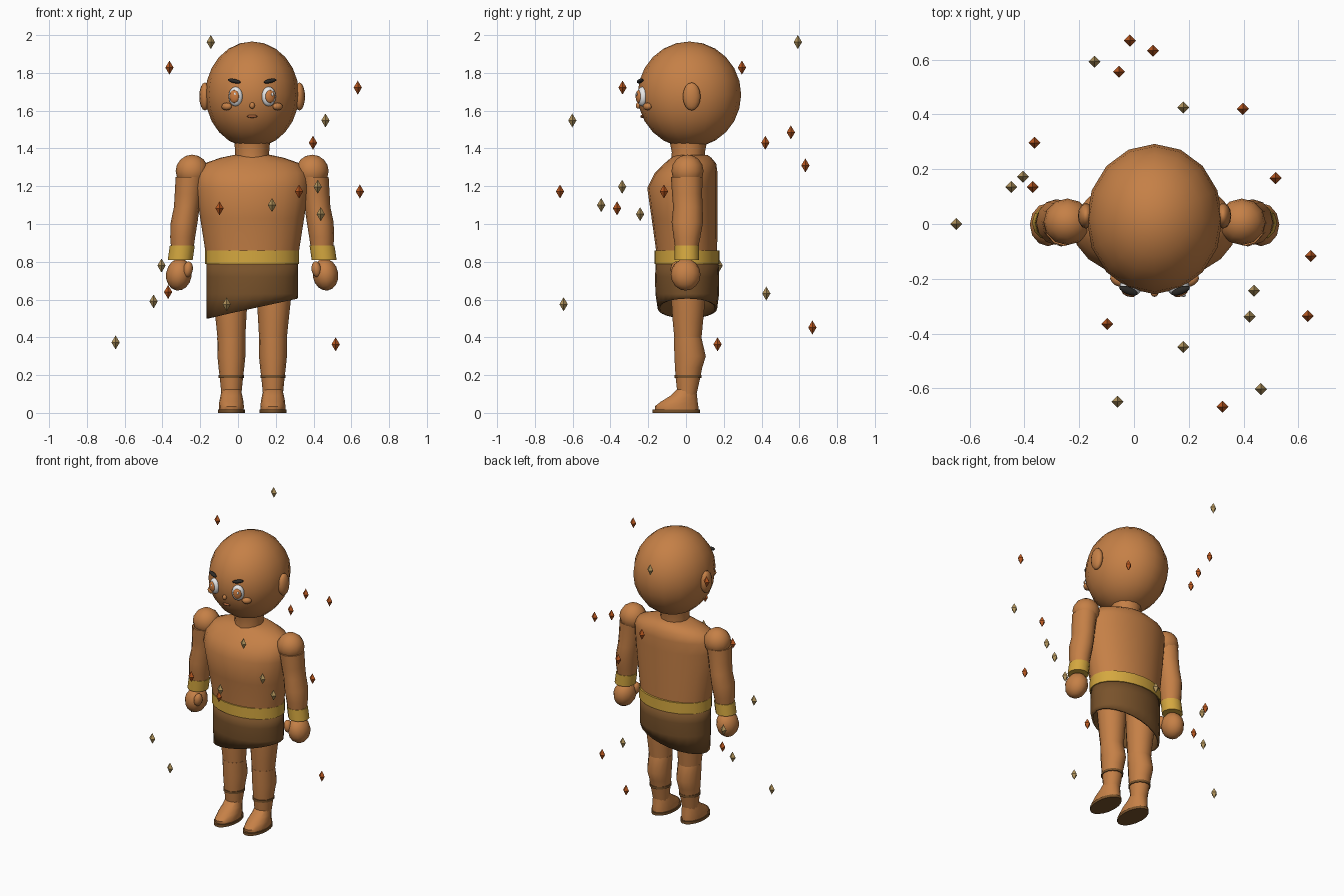
import bpy, bmesh, math
from mathutils import Matrix, Vector

CX, CY = 0.075, 0.018      # body centre line, head depth centre


def material(name, rgb):
    m = bpy.data.materials.new(name)
    m.diffuse_color = (*rgb, 1)
    return m


SKIN = material("skin brown", (0.56, 0.216, 0.062))
CLOTH = material("dark brown cloth", (0.19, 0.085, 0.024))
GOLD = material("gold", (0.66, 0.39, 0.05))
DARK = material("charcoal", (0.025, 0.023, 0.02))
WHITE = material("eye white", (0.8, 0.8, 0.8))
IRIS = material("amber iris", (0.6, 0.2, 0.05))
LIP = material("lip brown", (0.38, 0.12, 0.04))
EMBER = material("ember orange", (0.5, 0.1, 0.015))
SAND = material("pale gold", (0.45, 0.3, 0.11))


def finish(name, bm, mat):
    bmesh.ops.recalc_face_normals(bm, faces=bm.faces)
    mesh = bpy.data.meshes.new(name)
    bm.to_mesh(mesh)
    bm.free()
    mesh.materials.append(mat)
    ob = bpy.data.objects.new(name, mesh)
    bpy.context.collection.objects.link(ob)
    return ob


def ball(name, loc, radii, mat, rot=(0, 0, 0), u=12, v=8):
    """Ellipsoid."""
    bm = bmesh.new()
    bmesh.ops.create_uvsphere(bm, u_segments=u, v_segments=v, radius=1)
    ob = finish(name, bm, mat)
    ob.location, ob.scale, ob.rotation_euler = loc, radii, rot
    return ob


def loft(name, rings, mat, n=14, caps=True, hem=None):
    """Skin over horizontal ellipses (z, cx, y_front, y_back, rx)."""
    bm = bmesh.new()
    loops = []
    for k, (z, cx, y0, y1, rx) in enumerate(rings):
        loop = []
        for i in range(n):
            a = 2 * math.pi * i / n
            x = cx + rx * math.cos(a)
            y = (y0 + y1) / 2 + (y1 - y0) / 2 * math.sin(a)
            loop.append(bm.verts.new((x, y, hem(x) if hem and k == 0 else z)))
        loops.append(loop)
    for a, b in zip(loops, loops[1:]):
        for i in range(n):
            j = (i + 1) % n
            bm.faces.new((a[i], a[j], b[j], b[i]))
    if caps:
        bm.faces.new(loops[0])
        bm.faces.new(loops[-1])
    return finish(name, bm, mat)


# Head, neck, torso
ball("head", (CX, CY, 1.685), (0.248, 0.274, 0.281), SKIN, u=16, v=12)
loft("neck", [(1.33, CX, -0.08, 0.10, 0.092), (1.38, CX, -0.075, 0.10, 0.09),
              (1.43, CX, -0.085, 0.11, 0.094)], SKIN, 12)
loft("torso", [(0.80, CX, -0.155, 0.165, 0.24), (0.87, CX, -0.16, 0.165, 0.25),
               (1.03, CX, -0.182, 0.167, 0.275), (1.19, CX, -0.205, 0.167, 0.298),
               (1.27, CX, -0.165, 0.167, 0.295), (1.32, CX, -0.115, 0.16, 0.255),
               (1.35, CX, -0.08, 0.135, 0.17), (1.365, CX, -0.06, 0.115, 0.10)],
     SKIN, 20)

# Belt and wrap skirt with slanted hem
loft("belt", [(0.787, CX, -0.167, 0.178, 0.249), (0.86, CX, -0.167, 0.178, 0.249)], GOLD, 24)
skirt = loft("skirt", [(0.55, CX, -0.15, 0.165, 0.241), (0.63, CX, -0.162, 0.175, 0.243),
                       (0.72, CX, -0.164, 0.176, 0.243), (0.80, CX, -0.16, 0.172, 0.242)],
             CLOTH, 24, caps=False, hem=lambda x: 0.536 + 0.218 * x)
skirt.modifiers.new("thickness", 'SOLIDIFY').thickness = 0.012

# Face centre
ball("nose", (CX, -0.252, 1.627), (0.014, 0.014, 0.017), SKIN)
ball("mouth", (CX, -0.232, 1.57), (0.028, 0.01, 0.008), LIP)

for s, side in ((-1, "left"), (1, "right")):
    def X(off):
        return CX + s * off

    # Ears and face pairs, turned to follow the head
    turn = (0, 0, 0.36 * s)
    out = Vector((math.sin(0.36) * s, -math.cos(0.36), 0))
    eye = Vector((X(0.088), -0.232, 1.675))
    ball(side + "_ear", (X(0.25), 0.03, 1.675), (0.03, 0.047, 0.074), SKIN)
    ball(side + "_eye", eye, (0.04, 0.028, 0.052), WHITE, turn)
    ball(side + "_iris", eye + out * 0.02, (0.027, 0.014, 0.034), IRIS, turn)
    ball(side + "_highlight", eye + out * 0.032 + Vector((0.008, 0, 0.012)),
         (0.007, 0.004, 0.009), WHITE, turn)
    ball(side + "_brow", (X(0.095), -0.243, 1.757), (0.037, 0.014, 0.011), DARK,
         (0, -0.2 * s, 0.36 * s))
    ball(side + "_cheek", (X(0.135), -0.205, 1.622), (0.03, 0.02, 0.02), SKIN, (0, 0, 0.6 * s))

    # Arm: shoulder, sleeve of muscle, bracelet, hand, thumb
    ball(side + "_shoulder", (X(0.318), 0.008, 1.28), (0.087, 0.085, 0.087), SKIN, v=8)
    loft(side + "_arm", [(0.86, X(0.37), -0.055, 0.062, 0.058), (0.93, X(0.368), -0.066, 0.076, 0.066),
                         (1.01, X(0.36), -0.076, 0.09, 0.071), (1.09, X(0.346), -0.068, 0.088, 0.068),
                         (1.16, X(0.338), -0.074, 0.085, 0.072), (1.25, X(0.328), -0.08, 0.088, 0.077)],
         SKIN, 12)
    loft(side + "_bracelet", [(0.81, X(0.381), -0.06, 0.07, 0.066),
                              (0.885, X(0.37), -0.06, 0.07, 0.066)], GOLD, 12)
    ball(side + "_hand", (X(0.388), -0.002, 0.732), (0.068, 0.079, 0.085), SKIN, (0, -0.15 * s, 0))
    ball(side + "_thumb", (X(0.34), -0.052, 0.76), (0.026, 0.03, 0.042), SKIN, (0, -0.15 * s, 0))

    # Leg: thigh, shin with calf bulge, ankle cuff, foot, sole
    loft(side + "_thigh", [(0.39, X(0.11), -0.063, 0.083, 0.073), (0.48, X(0.112), -0.072, 0.092, 0.08),
                           (0.6, X(0.115), -0.08, 0.104, 0.09), (0.8, X(0.12), -0.085, 0.11, 0.1)], SKIN)
    loft(side + "_shin", [(0.09, X(0.11), -0.045, 0.055, 0.052), (0.19, X(0.11), -0.057, 0.078, 0.062),
                          (0.24, X(0.11), -0.06, 0.088, 0.068), (0.30, X(0.11), -0.064, 0.107, 0.074),
                          (0.40, X(0.11), -0.065, 0.083, 0.075)], SKIN)
    loft(side + "_ankle_cuff", [(0.184, X(0.11), -0.062, 0.083, 0.067),
                                (0.2, X(0.11), -0.062, 0.083, 0.067)], CLOTH)
    loft(side + "_foot", [(0.012, X(0.11), -0.165, 0.068, 0.065), (0.035, X(0.11), -0.168, 0.068, 0.066),
                          (0.06, X(0.11), -0.135, 0.064, 0.064), (0.09, X(0.11), -0.085, 0.06, 0.058),
                          (0.125, X(0.11), -0.05, 0.056, 0.05)], SKIN)
    loft(side + "_sole", [(0, X(0.11), -0.178, 0.075, 0.071), (0.018, X(0.11), -0.178, 0.075, 0.071)],
         CLOTH, 18)

# Floating crystals
embers = [(-.363, .296, 1.828), (.634, -.336, 1.722), (.397, .42, 1.43), (-.055, .555, 1.485),
          (.07, .632, 1.31), (.645, -.117, 1.172), (.323, -.667, 1.172), (-.098, -.365, 1.083),
          (-.37, .135, .64), (-.015, .669, .452), (.517, .167, .363)]
sands = [(-.144, .592, 1.963), (.463, -.602, 1.548), (.422, -.338, 1.197), (.18, -.449, 1.1),
         (.438, -.243, 1.052), (-.405, .173, .78), (-.447, .135, .59), (-.06, -.648, .575),
         (.18, .425, .632), (-.648, 0, .373)]
for label, mat, spots in (("ember_crystal", EMBER, embers), ("gold_crystal", SAND, sands)):
    for p in spots:
        ball(label, p, (0.022, 0.022, 0.037), mat, u=4, v=2)

# Smooth bodies, crisp rims and crystals
for ob in bpy.context.scene.objects:
    ob.select_set(True)
    bpy.context.view_layer.objects.active = ob
bpy.ops.object.shade_smooth_by_angle(angle=math.radians(50))
